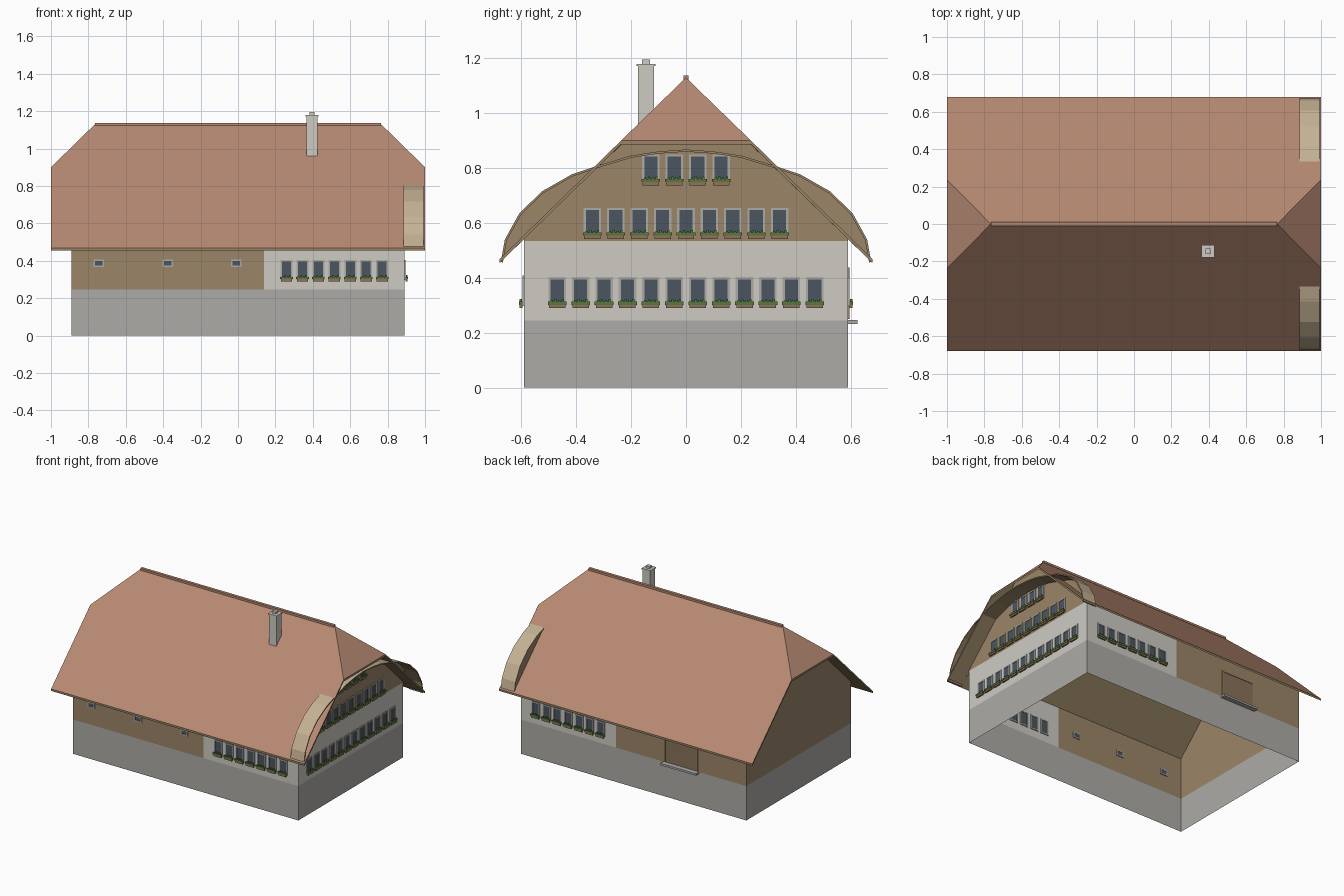
import bpy, bmesh
from mathutils import Vector

if "Cube" in bpy.data.objects:
    bpy.data.objects.remove(bpy.data.objects["Cube"])

def mat(name, r, g, b):
    m = bpy.data.materials.new(name)
    m.diffuse_color = (r, g, b, 1)
    m.use_nodes = True
    m.node_tree.nodes["Principled BSDF"].inputs["Base Color"].default_value = m.diffuse_color
    return m

TILE = mat("roof_tile", .47, .25, .17)
WOOD = mat("wood", .33, .235, .14)
DOOR = mat("door_wood", .25, .17, .10)
TAN = mat("arch_boards", .55, .44, .29)
STONE = mat("stone", .42, .41, .39)
PLASTER = mat("plaster", .62, .60, .55)
FRAME = mat("window_frame", .42, .41, .38)
GLASS = mat("glass", .07, .09, .115)
GREEN = mat("leaves", .10, .19, .05)
PLANTER = mat("planter", .28, .17, .10)

def finish(name, bm, mats, fix=False):
    if fix:
        bmesh.ops.recalc_face_normals(bm, faces=bm.faces[:])
    me = bpy.data.meshes.new(name)
    bm.to_mesh(me)
    bm.free()
    for m in mats:
        me.materials.append(m)
    ob = bpy.data.objects.new(name, me)
    bpy.context.collection.objects.link(ob)
    return ob

def face(bm, pts, mi=0):
    f = bm.faces.new([bm.verts.new(p) for p in pts])
    f.material_index = mi
    return f

def box(bm, lo, hi, mi=0):
    lo, hi = [min(a, b) for a, b in zip(lo, hi)], [max(a, b) for a, b in zip(lo, hi)]
    r = bmesh.ops.create_cube(bm, size=1)
    for v in r["verts"]:
        v.co = Vector([lo[i] if v.co[i] < 0 else hi[i] for i in range(3)])
        for f in v.link_faces:
            f.material_index = mi

def solid(name, lo, hi, m):
    bm = bmesh.new()
    box(bm, lo, hi)
    return finish(name, bm, [m])

W, D, SPLIT, SILL = .89, .59, .14, .245
EAVE_Y, EAVE_Z, HIP_Y, HIP_Z, RIDGE_X, RIDGE_Z, TH = .68, .468, .237, .90, .765, 1.13, .014
K = (RIDGE_Z - EAVE_Z) / EAVE_Y
def under(y):
    return RIDGE_Z - K * abs(y) - TH

# Stone base, open underneath
bm = bmesh.new()
ring = [(-W, -D), (W, -D), (W, D), (-W, D)]
for (ax, ay), (bx, by) in zip(ring, ring[1:] + ring[:1]):
    face(bm, [(ax, ay, 0), (bx, by, 0), (bx, by, SILL), (ax, ay, SILL)])
finish("stone_base", bm, [STONE])

# Upper walls: timber barn on the left, plaster house on the right
bm = bmesh.new()
top, apex = under(D), RIDGE_Z - (RIDGE_Z - HIP_Z) * (W - RIDGE_X) / (1 - RIDGE_X) - TH
ay = (RIDGE_Z - TH - apex) / K
for s in (-1, 1):
    for x0, x1, mi in ((-W, SPLIT, 0), (SPLIT, W, 1)):
        q = [(x0, s * D, SILL), (x1, s * D, SILL), (x1, s * D, top), (x0, s * D, top)]
        face(bm, q if s < 0 else q[::-1], mi)
face(bm, [(-W, D, SILL), (-W, -D, SILL), (-W, -D, top), (-W, -ay, apex), (-W, ay, apex), (-W, D, top)], 0)
face(bm, [(W, -D, SILL), (W, D, SILL), (W, D, .535), (W, -D, .535)], 1)
face(bm, [(W, -D, .535), (W, D, .535), (W, D, top), (W, ay, apex), (W, -ay, apex), (W, -D, top)], 0)
finish("upper_walls", bm, [WOOD, PLASTER])

# Half-hipped roof slab with boarded underside
bm = bmesh.new()
pts = [(-1, -EAVE_Y, EAVE_Z), (1, -EAVE_Y, EAVE_Z), (1, -HIP_Y, HIP_Z), (1, HIP_Y, HIP_Z),
       (1, EAVE_Y, EAVE_Z), (-1, EAVE_Y, EAVE_Z), (-1, HIP_Y, HIP_Z), (-1, -HIP_Y, HIP_Z),
       (-RIDGE_X, 0, RIDGE_Z), (RIDGE_X, 0, RIDGE_Z)]
up = [bm.verts.new(p) for p in pts]
dn = [bm.verts.new((x, y, z - TH)) for x, y, z in pts]
for f in ((0, 1, 2, 9, 8, 7), (2, 3, 9), (4, 5, 6, 8, 9, 3), (6, 7, 8)):
    bm.faces.new([up[i] for i in f])
    bm.faces.new([dn[i] for i in reversed(f)]).material_index = 1
for i in range(8):
    j = (i + 1) % 8
    bm.faces.new([up[j], up[i], dn[i], dn[j]]).material_index = 1
finish("roof", bm, [TILE, WOOD], True)
solid("ridge_cap", (-RIDGE_X, -.01, RIDGE_Z - .008), (RIDGE_X, .01, RIDGE_Z + .007), TILE)

# Rounded arch under the right-hand gable overhang
half = [(.675, .458), (.66, .54), (.607, .636), (.524, .716), (.415, .778), (.316, .811), (.2, .846), (.1, .861)]
arch = half + [(0, .868)] + [(-y, z) for y, z in reversed(half)]
bm = bmesh.new()
X0, X1, n = .885, .992, len(arch)
rows = []
for k, (y, z) in enumerate(arch):
    a, b = Vector(arch[max(k - 1, 0)]), Vector(arch[min(k + 1, n - 1)])
    t = (b - a).normalized()
    iy, iz = y - t.y * .008, z + t.x * .008
    rows.append([bm.verts.new(p) for p in ((X0, y, z), (X1, y, z), (X1, iy, iz), (X0, iy, iz))])
for r, q in zip(rows, rows[1:]):
    for i in range(4):
        j = (i + 1) % 4
        f = bm.faces.new([r[i], r[j], q[j], q[i]])
        f.material_index = 0 if i == 0 else 1
bm.faces.new(rows[0])
bm.faces.new(rows[-1][::-1])
finish("gable_arch", bm, [TAN, WOOD], True)

# Boarded cheeks between the arch and the roof slope
bm = bmesh.new()
for s in (-1, 1):
    q = [(W - .002, s * y, z) for y, z in half[:6]] + [(W - .002, s * .32, under(.32)), (W - .002, s * .59, under(.59))]
    face(bm, q if s > 0 else q[::-1])
finish("arch_cheeks", bm, [WOOD])

# Windows: u runs along the wall, w points outwards
def wall_box(bm, side, u0, u1, w0, w1, z0, z1, mi):
    if side == "right":
        box(bm, (W + w0, u0, z0), (W + w1, u1, z1), mi)
    else:
        s = -1 if side == "front" else 1
        box(bm, (u0, s * (D + w0), z0), (u1, s * (D + w1), z1), mi)

def window(bm, side, u, z0, z1, hw, rim):
    wall_box(bm, side, u - hw + rim, u + hw - rim, -.004, .002, z0 + rim, z1 - rim, 1)
    for a, b, c, d in ((-hw, -hw + rim, z0, z1), (hw - rim, hw, z0, z1),
                       (-hw + rim, hw - rim, z0, z0 + rim), (-hw + rim, hw - rim, z1 - rim, z1)):
        wall_box(bm, side, u + a, u + b, -.006, .005, c, d, 0)

def window_row(name, side, centre, count, z0):
    bm = bmesh.new()
    for i in range(count):
        u = centre + (i - (count - 1) / 2) * .0853
        window(bm, side, u, z0, z0 + .105, .032, .008)
        # planter with leaves
        wall_box(bm, side, u - .03, u + .03, .006, .016, z0 - .008, z0 + .006, 2)
        wall_box(bm, side, u - .034, u + .034, .005, .019, z0 + .004, z0 + .016, 3)
        for k in range(4):
            c = u - .021 + k * .014
            wall_box(bm, side, c - .004, c + .004, .008, .016, z0 + .016, z0 + .021 + .004 * (k % 2), 3)
    finish(name, bm, [FRAME, GLASS, PLANTER, GREEN])

window_row("gable_windows_lower", "right", 0, 12, .298)
window_row("gable_windows_middle", "right", 0, 9, .55)
window_row("gable_windows_upper", "right", 0, 4, .745)
window_row("front_windows", "front", .515, 7, .298)
window_row("back_windows", "back", .515, 7, .298)

bm = bmesh.new()
for u in (-.745, -.375, -.01):
    window(bm, "front", u, .367, .408, .028, .008)
finish("barn_windows", bm, [FRAME, GLASS])

# Barn door with frame and threshold on the back
bm = bmesh.new()
wall_box(bm, "back", -.50, -.25, -.004, .002, .25, .43, 0)
for a, b, c, d in ((-.506, -.498, .25, .438), (-.252, -.244, .25, .438), (-.498, -.252, .43, .438)):
    wall_box(bm, "back", a, b, -.004, .005, c, d, 1)
finish("barn_door", bm, [DOOR, WOOD])
solid("door_step", (-.515, D, .233), (-.235, D + .035, .247), STONE)

# Chimney
cx, cy = .396, -.146
bm = bmesh.new()
for h, z0, z1 in ((.029, .95, 1.172), (.034, 1.172, 1.18), (.014, 1.18, 1.195)):
    box(bm, (cx - h, cy - h, z0), (cx + h, cy + h, z1))
finish("chimney", bm, [PLASTER])
